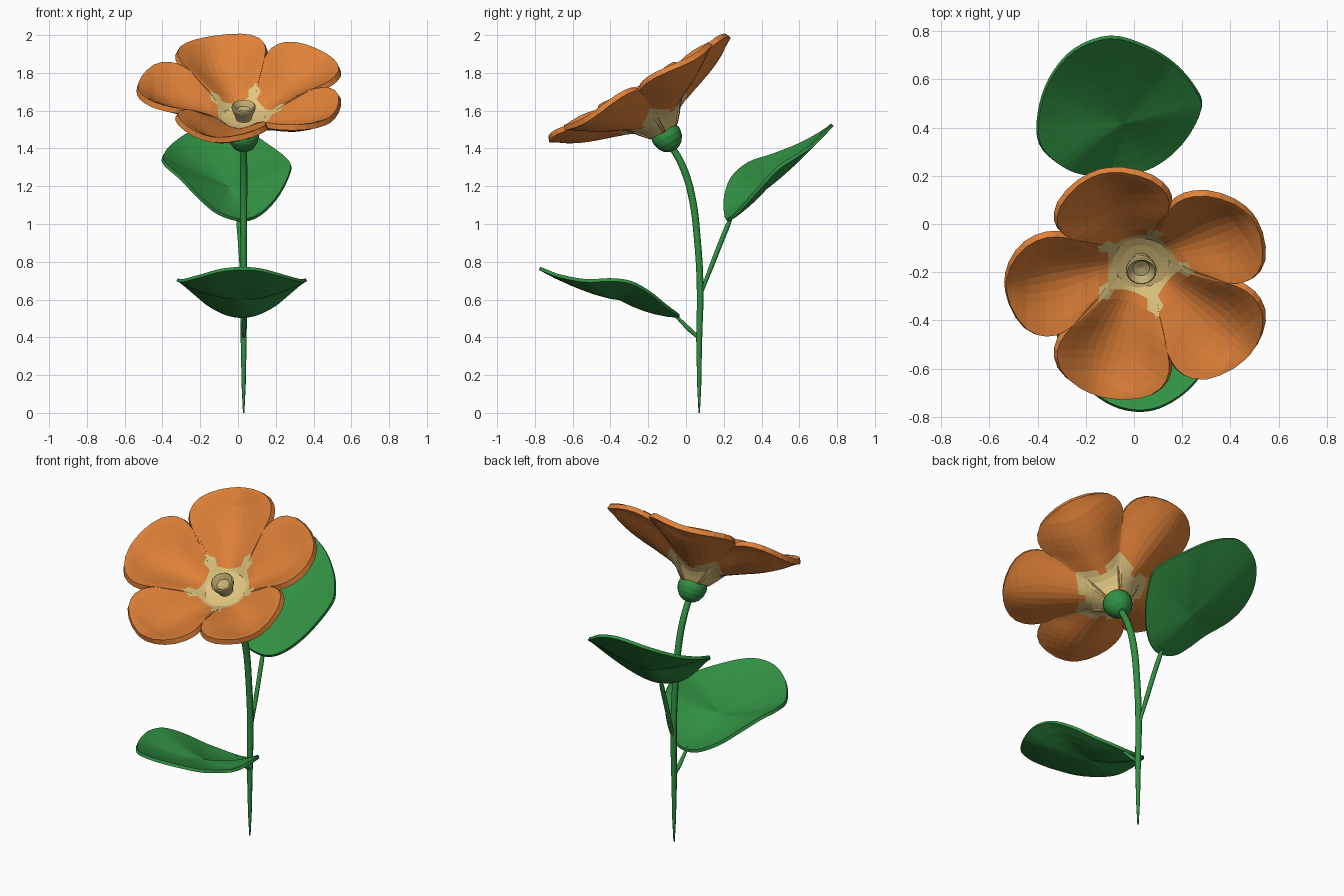
import bpy, bmesh, math
from mathutils import Matrix, Vector

if "Cube" in bpy.data.objects:
    bpy.data.objects.remove(bpy.data.objects["Cube"])


def material(name, rgb):
    m = bpy.data.materials.new(name)
    m.diffuse_color = (*rgb, 1)
    m.use_nodes = True
    m.node_tree.nodes["Principled BSDF"].inputs["Base Color"].default_value = m.diffuse_color
    return m


ORANGE = material("petal_orange", (0.74, 0.22, 0.04))
CREAM = material("throat_cream", (0.74, 0.56, 0.21))
TAN = material("pistil_tan", (0.55, 0.43, 0.18))
GREEN = material("leaf_green", (0.03, 0.28, 0.055))


def make(name, verts, faces, mats, thick=0, offset=0):
    """Mesh object from points, optionally thickened."""
    me = bpy.data.meshes.new(name)
    me.from_pydata([tuple(v) for v in verts], [], faces)
    for m in mats:
        me.materials.append(m)
    ob = bpy.data.objects.new(name, me)
    bpy.context.collection.objects.link(ob)
    if thick:
        s = ob.modifiers.new("thickness", 'SOLIDIFY')
        s.thickness, s.offset = thick, offset
    return ob


def clean(ob):
    bm = bmesh.new()
    bm.from_mesh(ob.data)
    bmesh.ops.remove_doubles(bm, verts=bm.verts, dist=1e-4)
    bm.to_mesh(ob.data)
    bm.free()


def lathe(name, profile, mat, matrix, n=24):
    verts = [(r * math.cos(2 * math.pi * k / n), r * math.sin(2 * math.pi * k / n), z)
             for r, z in profile for k in range(n)]
    faces = [(i * n + k, i * n + (k + 1) % n, (i + 1) * n + (k + 1) % n, (i + 1) * n + k)
             for i in range(len(profile) - 1) for k in range(n)]
    ob = make(name, verts, faces, [mat])
    clean(ob)
    ob.matrix_world = matrix
    return ob


def stalk(name, points):
    """Tapered round stalk through (x, y, z, radius) points."""
    cu = bpy.data.curves.new(name, 'CURVE')
    cu.dimensions = '3D'
    cu.bevel_depth, cu.bevel_resolution = 1, 2
    cu.resolution_u = 6
    cu.use_fill_caps = True
    sp = cu.splines.new('BEZIER')
    sp.bezier_points.add(len(points) - 1)
    for bp, (x, y, z, r) in zip(sp.bezier_points, points):
        bp.co, bp.radius = (x, y, z), r
        bp.handle_left_type = bp.handle_right_type = 'AUTO'
    cu.materials.append(GREEN)
    ob = bpy.data.objects.new(name, cu)
    bpy.context.collection.objects.link(ob)
    bpy.ops.object.select_all(action='DESELECT')
    ob.select_set(True)
    bpy.context.view_layer.objects.active = ob
    bpy.ops.object.convert(target='MESH')


def leaf(name, outline, centre, sag, sub=4, rings=5):
    """Dished leaf: smooth closed outline joined to a centre point."""
    pts = [Vector(p) for p in outline]
    n = len(pts)
    rim = []
    for i in range(n):
        a, b, c, d = (pts[(i + k) % n] for k in (-1, 0, 1, 2))
        for k in range(sub):
            t = k / sub
            rim.append(0.5 * (2 * b + (c - a) * t + (2 * a - 5 * b + 4 * c - d) * t * t
                              + (3 * b - a - 3 * c + d) * t ** 3))
    c, m = Vector(centre), len(rim)
    verts, faces = [c], []
    for j in range(1, rings + 1):
        t = j / rings
        verts += [c + (p - c) * t - Vector((0, 0, sag * t * (1 - t))) for p in rim]
    for k in range(m):
        q = (k + 1) % m
        faces.append((0, 1 + k, 1 + q))
        for j in range(rings - 1):
            o = 1 + j * m
            faces.append((o + k, o + m + k, o + m + q, o + q))
    make(name, verts, faces, [GREEN], 0.018, 0)


# Flower head frame, tilted towards the front
HEAD = Matrix.Translation((0.03, -0.1, 1.46)) @ Matrix.Rotation(math.radians(30), 4, 'X')

# Spoon-shaped petals: radius, half width, midline height, edge height
ROWS = [(.045, .04, .01, .015), (.07, .06, .03, .04), (.095, .08, .06, .075),
        (.12, .1, .085, .115), (.15, .125, .104, .15), (.185, .15, .118, .185),
        (.22, .176, .129, .213), (.255, .2, .141, .24), (.29, .222, .152, .262),
        (.325, .24, .163, .278), (.36, .25, .175, .29), (.4, .25, .19, .298),
        (.44, .238, .208, .303), (.485, .208, .231, .303), (.522, .16, .256, .297),
        (.55, .1, .272, .288), (.564, .045, .28, .283), (.568, 0, .281, .281)]
S = 12
for p in range(5):
    verts, faces = [], []
    for r, w, mid, edge in ROWS:
        for j in range(S + 1):
            s = 2 * j / S - 1
            verts.append((r, w * s, mid + (edge - mid) * s * s * (1.5 - 0.5 * s * s)))
    for i in range(len(ROWS) - 1):
        for j in range(S):
            a = i * (S + 1) + j
            faces.append((a, a + S + 1, a + S + 2, a + 1))
    petal = make(f"petal_{p + 1}", verts, faces, [ORANGE, CREAM])
    clean(petal)
    mod = petal.modifiers.new("thickness", 'SOLIDIFY')
    mod.thickness, mod.offset = 0.03, 1
    solid = bpy.data.meshes.new_from_object(
        petal.evaluated_get(bpy.context.evaluated_depsgraph_get()))
    petal.modifiers.clear()
    petal.data = solid
    # Cream throat: star shaped inside, a wider band underneath
    for f in solid.polygons:
        r = f.center.x
        s = min(1, abs(f.center.y) / (0.75 * r))
        if f.normal.z > 0:
            cream = r < 0.13 + 0.05 * s * s
        else:
            cream = 0.07 < r < 0.165 + 0.035 * s * s
        f.material_index = int(cream)
    petal.matrix_world = HEAD @ Matrix.Rotation(math.radians(36 + 72 * p), 4, 'Z')

# Receptacle under the flower, throat floor and hollow pistil inside it
lathe("receptacle", [(0, -.08), (.03, -.075), (.055, -.058), (.073, -.03), (.081, 0),
                     (.08, .02), (.07, .042), (0, .045)], GREEN, HEAD)
lathe("throat_floor", [(.12, .122), (.08, .114), (0, .11)], CREAM, HEAD)
lathe("pistil", [(.038, .1), (.042, .12), (.049, .14), (.06, .165), (.064, .18), (.063, .19),
                 (.057, .195), (.048, .185), (.035, .168), (0, .16)], TAN, HEAD)

# Stem and leaf stalks
stalk("stem", [(.03, .07, 0, .004), (.03, .07, .15, .011), (.03, .07, .4, .016),
               (.03, .075, .65, .018), (.03, .06, .92, .018), (.03, .03, 1.15, .019),
               (.03, -.02, 1.31, .019), (.03, -.095, 1.44, .017)])
stalk("back_leaf_stalk", [(.03, .075, .62, .008), (.02, .14, .79, .013),
                          (.005, .22, .99, .013), (0, .24, 1.035, .008)])
stalk("front_leaf_stalk", [(.03, .075, .39, .008), (.03, .02, .44, .012),
                           (.03, -.06, .52, .008)])

# Broad back leaf
leaf("back_leaf", [(.03, .22, 1.02), (-.1, .205, 1.055), (-.2, .205, 1.135), (-.3, .24, 1.24),
                   (-.39, .33, 1.32), (-.395, .46, 1.365), (-.35, .6, 1.42), (-.25, .72, 1.485),
                   (-.1, .775, 1.525), (.05, .735, 1.485), (.17, .66, 1.41), (.255, .56, 1.345),
                   (.28, .48, 1.29), (.22, .36, 1.16), (.13, .27, 1.06)],
     (-.05, .42, 1.19), 0.04)

# Front leaf, mirrored about its midrib
half = [(.1, -.05, .525), (.19, -.11, .57), (.27, -.19, .635), (.335, -.29, .69),
        (.362, -.4, .705), (.335, -.53, .7), (.24, -.67, .725), (.13, -.75, .755)]
leaf("front_leaf", [(.02, -.035, .512)] + half + [(.025, -.775, .765)]
     + [(.04 - x, y, z) for x, y, z in reversed(half)], (.02, -.35, .605), 0.08)
